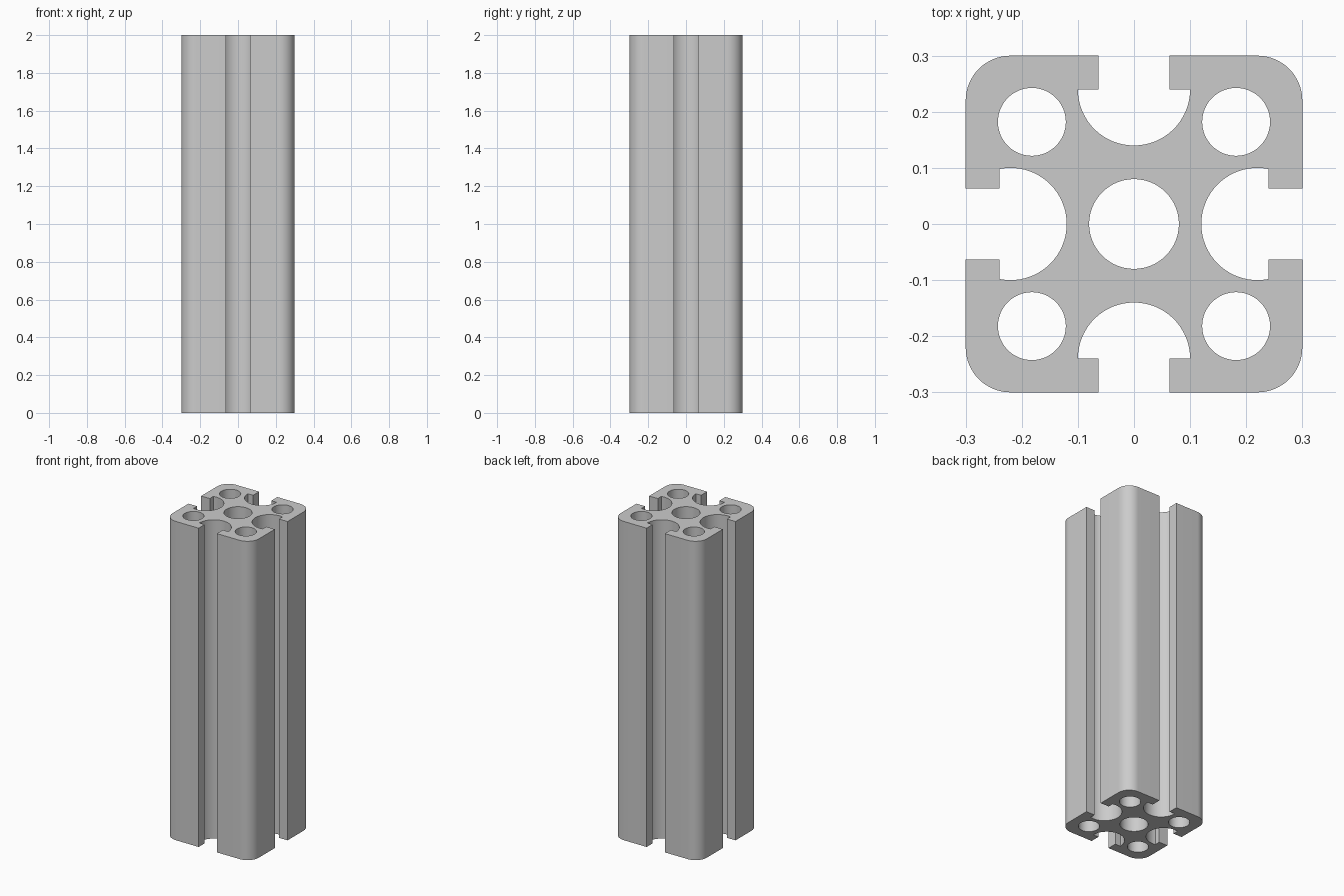
import bpy, bmesh, math

cube = bpy.data.objects.get("Cube")
if cube:
    bpy.data.objects.remove(cube, do_unlink=True)

HALF = 0.3        # half width of the bar
HEIGHT = 2.0
CORNER = 0.08     # outer corner radius
LIP = 0.063       # half width of the slot mouth
LIP_IN = 0.24     # inner face of the slot lips
SLOT = 0.1        # radius of the round slot bottoms
SIDE_C = 0.22     # centre of the left and right slot bottoms
FRONT_C = 0.24    # centre of the front and back slot bottoms


def arc(cx, cy, r, start, end, n):
    """Points along an arc, angles in degrees."""
    angles = [math.radians(start + (end - start) * i / n) for i in range(n + 1)]
    return [(cx + r * math.cos(a), cy + r * math.sin(a)) for a in angles]


def circle(cx, cy, r, n=64):
    return arc(cx, cy, r, 0, 360, n)[:-1]


def add_loop(bm, points):
    verts = [bm.verts.new((x, y, 0)) for x, y in points]
    for a, b in zip(verts, verts[1:] + verts[:1]):
        bm.edges.new((a, b))


# One quarter of the outline, from the side slot round to the back slot
slot_end = math.degrees(math.acos((LIP_IN - SIDE_C) / SLOT))
quarter = arc(SIDE_C, 0, SLOT, 180, slot_end, 24)
quarter += [(LIP_IN, LIP), (HALF, LIP)]
quarter += arc(HALF - CORNER, HALF - CORNER, CORNER, 0, 90, 16)
quarter += [(LIP, HALF), (LIP, LIP_IN)]
quarter += arc(0, FRONT_C, SLOT, 0, -90, 24)

# Mirror the quarter into the whole outline, dropping the shared end points
half = quarter + [(-x, y) for x, y in reversed(quarter[:-1])]
outline = half + [(x, -y) for x, y in reversed(half[1:-1])]

# Outline, centre bore and four corner bores
bm = bmesh.new()
add_loop(bm, outline)
add_loop(bm, circle(0, 0, 0.08))
for sx in (-1, 1):
    for sy in (-1, 1):
        add_loop(bm, circle(sx * 0.182, sy * 0.182, 0.0605))

# Fill the section and extrude it upwards
bmesh.ops.triangle_fill(bm, edges=bm.edges[:], use_beauty=True)
ext = bmesh.ops.extrude_face_region(bm, geom=bm.faces[:], use_keep_orig=True)
top = [g for g in ext["geom"] if isinstance(g, bmesh.types.BMVert)]
bmesh.ops.translate(bm, verts=top, vec=(0, 0, HEIGHT))
bmesh.ops.recalc_face_normals(bm, faces=bm.faces[:])

mesh = bpy.data.meshes.new("slotted_bar")
bm.to_mesh(mesh)
bm.free()
bar = bpy.data.objects.new("slotted_bar", mesh)
bpy.context.collection.objects.link(bar)

# Plain grey metal
grey = bpy.data.materials.new("light_grey")
grey.use_nodes = True
grey.diffuse_color = (0.6, 0.6, 0.6, 1)
grey.node_tree.nodes["Principled BSDF"].inputs["Base Color"].default_value = grey.diffuse_color
mesh.materials.append(grey)

# Smooth round walls, sharp edges
bpy.ops.object.select_all(action="DESELECT")
bar.select_set(True)
bpy.context.view_layer.objects.active = bar
bpy.ops.object.shade_smooth_by_angle(angle=math.radians(30))
